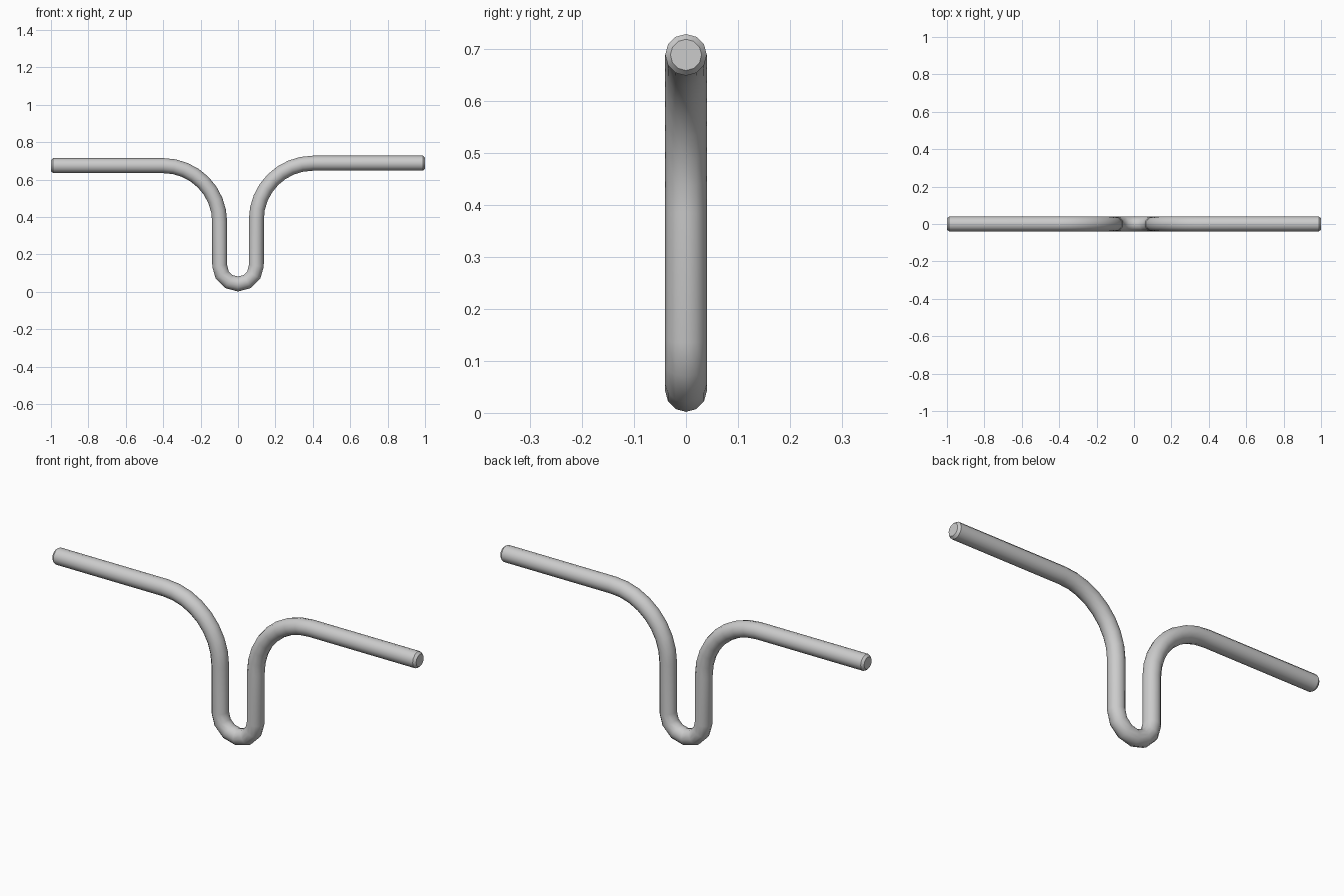
import bpy, bmesh
from math import sin, cos, pi, radians
from mathutils import Vector

if "Cube" in bpy.data.objects:
    bpy.data.objects.remove(bpy.data.objects["Cube"])

R, SIDES = 0.04, 12
LEG = 0.098


def arc(cx, cz, r, a0, a1, n):
    """Points of an arc in the xz plane, angles in degrees."""
    return [(cx + r * cos(radians(a0 + (a1 - a0) * i / n)),
             cz + r * sin(radians(a0 + (a1 - a0) * i / n)), R) for i in range(n + 1)]


# centre line (x, z, radius): left bar, left bend, bottom U, right bend, right bar
path = [(-1, 0.675, 0.03), (-0.988, 0.675, R)]
path += arc(-0.4, 0.373, 0.302, 90, 0, 8)
path += arc(0, 0.14, LEG, 180, 360, 6)
path += arc(0.4, 0.386, 0.302, 180, 90, 8)
path += [(0.988, 0.688, R), (1, 0.688, 0.03)]

# sweep a round section along the centre line
bm = bmesh.new()
pts = [Vector((x, 0, z)) for x, z, _ in path]
rings = []
for i, p in enumerate(pts):
    before = (p - pts[max(i - 1, 0)]).normalized()
    after = (pts[min(i + 1, len(pts) - 1)] - p).normalized()
    t = (before + after).normalized()
    side = Vector((-t.z, 0, t.x))
    r = path[i][2]
    rings.append([bm.verts.new(p + side * r * cos(2 * pi * k / SIDES)
                               + Vector((0, r * sin(2 * pi * k / SIDES), 0)))
                  for k in range(SIDES)])
for a, b in zip(rings, rings[1:]):
    for k in range(SIDES):
        j = (k + 1) % SIDES
        bm.faces.new((a[k], a[j], b[j], b[k]))

# end caps
bm.faces.new(rings[0])
bm.faces.new(rings[-1])
bmesh.ops.recalc_face_normals(bm, faces=bm.faces)

mesh = bpy.data.meshes.new("bent_tube")
bm.to_mesh(mesh)
bm.free()
tube = bpy.data.objects.new("bent_tube", mesh)
bpy.context.collection.objects.link(tube)
bpy.context.view_layer.objects.active = tube
tube.select_set(True)
bpy.ops.object.shade_smooth_by_angle(angle=radians(35))
